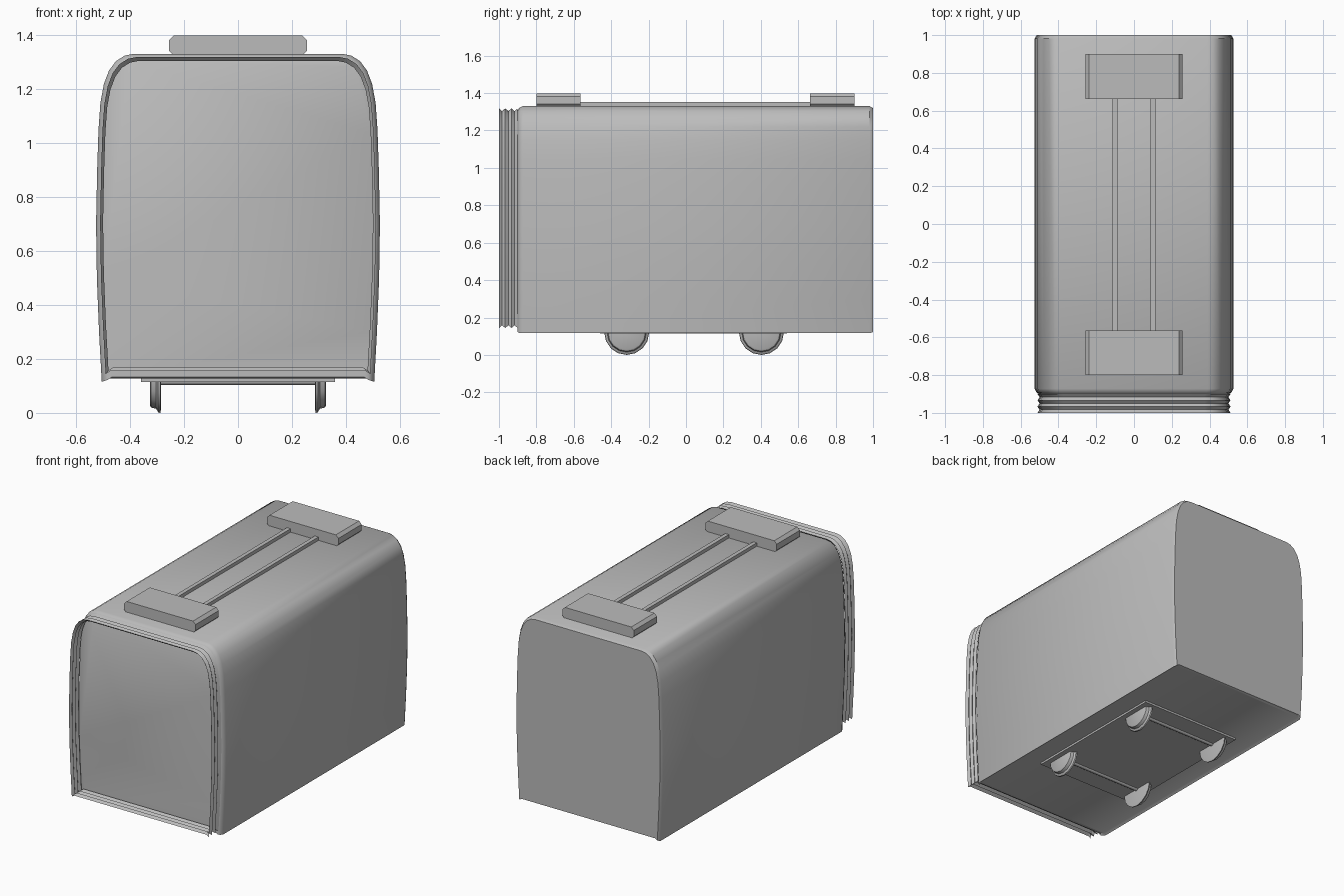
import bpy, bmesh, math

cube = bpy.data.objects.get("Cube")
if cube:
    bpy.data.objects.remove(cube, do_unlink=True)

grey = bpy.data.materials.new("plain_grey")
grey.use_nodes = True
colour = (0.5, 0.5, 0.5, 1)
grey.diffuse_color = colour
grey.node_tree.nodes["Principled BSDF"].inputs["Base Color"].default_value = colour


def loft(name, rings, caps=(True, True), angle=35):
    """Join matching rings of points into one skin, with optional end caps."""
    bm = bmesh.new()
    loops = [[bm.verts.new(p) for p in ring] for ring in rings]
    n = len(loops[0])
    for a, b in zip(loops, loops[1:]):
        for i in range(n):
            j = (i + 1) % n
            bm.faces.new((a[i], a[j], b[j], b[i]))
    for keep, loop in zip(caps, (loops[0], loops[-1])):
        if keep:
            bm.faces.new(loop)
    bmesh.ops.recalc_face_normals(bm, faces=bm.faces)
    mesh = bpy.data.meshes.new(name)
    bm.to_mesh(mesh)
    bm.free()
    mesh.materials.append(grey)
    ob = bpy.data.objects.new(name, mesh)
    bpy.context.collection.objects.link(ob)
    bpy.ops.object.select_all(action="DESELECT")
    ob.select_set(True)
    bpy.context.view_layer.objects.active = ob
    bpy.ops.object.shade_smooth_by_angle(angle=math.radians(angle))
    return ob


def box(name, x0, x1, y0, y1, z0, z1, bevel=0):
    """Box running along y, its long edges chamfered."""
    b = bevel
    if b:
        outline = [(x0 + b, z0), (x1 - b, z0), (x1, z0 + b), (x1, z1 - b),
                   (x1 - b, z1), (x0 + b, z1), (x0, z1 - b), (x0, z0 + b)]
    else:
        outline = [(x0, z0), (x1, z0), (x1, z1), (x0, z1)]
    return loft(name, [[(x, y, z) for x, z in outline] for y in (y0, y1)], angle=20)


# Carriage cross-section: floor lip, bowed side, rounded roof shoulder
HALF = [(0.488, 0.128), (0.505, 0.117), (0.515, 0.3), (0.523, 0.5), (0.526, 0.7),
        (0.522, 0.9), (0.517, 1.05), (0.510, 1.15), (0.497, 1.22), (0.478, 1.27),
        (0.452, 1.305), (0.42, 1.325), (0.39, 1.331)]
SECTION = HALF + [(-x, z) for x, z in reversed(HALF)]
BOTTOM, TOP = 0.117, 1.331


def section(y, side=0, low=0, high=0):
    """Cross-section at y, drawn in at the sides, bottom and top."""
    sx = 1 - side / 0.526
    sz = (TOP - BOTTOM - low - high) / (TOP - BOTTOM)
    return [(x * sx, y, BOTTOM + low + (z - BOTTOM) * sz) for x, z in SECTION]


# Main body with softened ends
loft("carriage_body", [
    section(-0.9, 0.022, 0.006, 0.022),
    section(-0.892, 0.01, 0.002, 0.01),
    section(-0.872),
    section(0.982),
    section(1.0, 0.011, 0.006, 0.01)])

# Open pleated gangway at the front
ribs = 6
pleats = []
for i in range(ribs + 1):
    y = -1 + 0.1 * i / ribs
    pleats.append(section(y, 0.015, 0.028, 0.012) if i % 2 == 0
                  else section(y, 0.026, 0.042, 0.026))
loft("gangway_bellows", pleats, caps=(False, False), angle=30)

# Roof units and the two pipes between them
box("front_roof_unit", -0.256, 0.256, -0.8, -0.563, 1.325, 1.4, 0.018)
box("rear_roof_unit", -0.256, 0.256, 0.662, 0.9, 1.325, 1.4, 0.018)
for side, x in (("left", 0.1), ("right", -0.1)):
    box(side + "_roof_pipe", x - 0.013, x + 0.013, -0.57, 0.67, 1.32, 1.353)

# Underframe plate
box("underframe", -0.36, 0.36, -0.46, 0.54, 0.115, 0.135)

# Half-sunk flanged wheels and their axles
WHEEL = [(0.285, 0.105), (0.288, 0.12), (0.296, 0.118), (0.303, 0.105),
         (0.322, 0.1), (0.327, 0.09)]
for end, y in (("front", -0.317), ("rear", 0.403)):
    for side, s in (("left", 1), ("right", -1)):
        rings = []
        for x, r in WHEEL:
            rings.append([(s * x, y + r * math.cos(a), 0.121 - r * math.sin(a))
                          for a in (math.pi * k / 8 for k in range(9))])
        loft(f"{end}_{side}_wheel", rings, angle=30)
    axle = [[(x, y + 0.014 * math.cos(a), 0.118 + 0.014 * math.sin(a))
             for a in (math.tau * k / 8 for k in range(8))] for x in (-0.29, 0.29)]
    loft(end + "_axle", axle, angle=50)

# Rest the wheels on the ground
bpy.context.view_layer.update()
low = min(v.co.z for ob in bpy.data.objects if "wheel" in ob.name for v in ob.data.vertices)
for ob in bpy.data.objects:
    if ob.type == "MESH" and grey.name in ob.data.materials:
        for v in ob.data.vertices:
            v.co.z -= low
